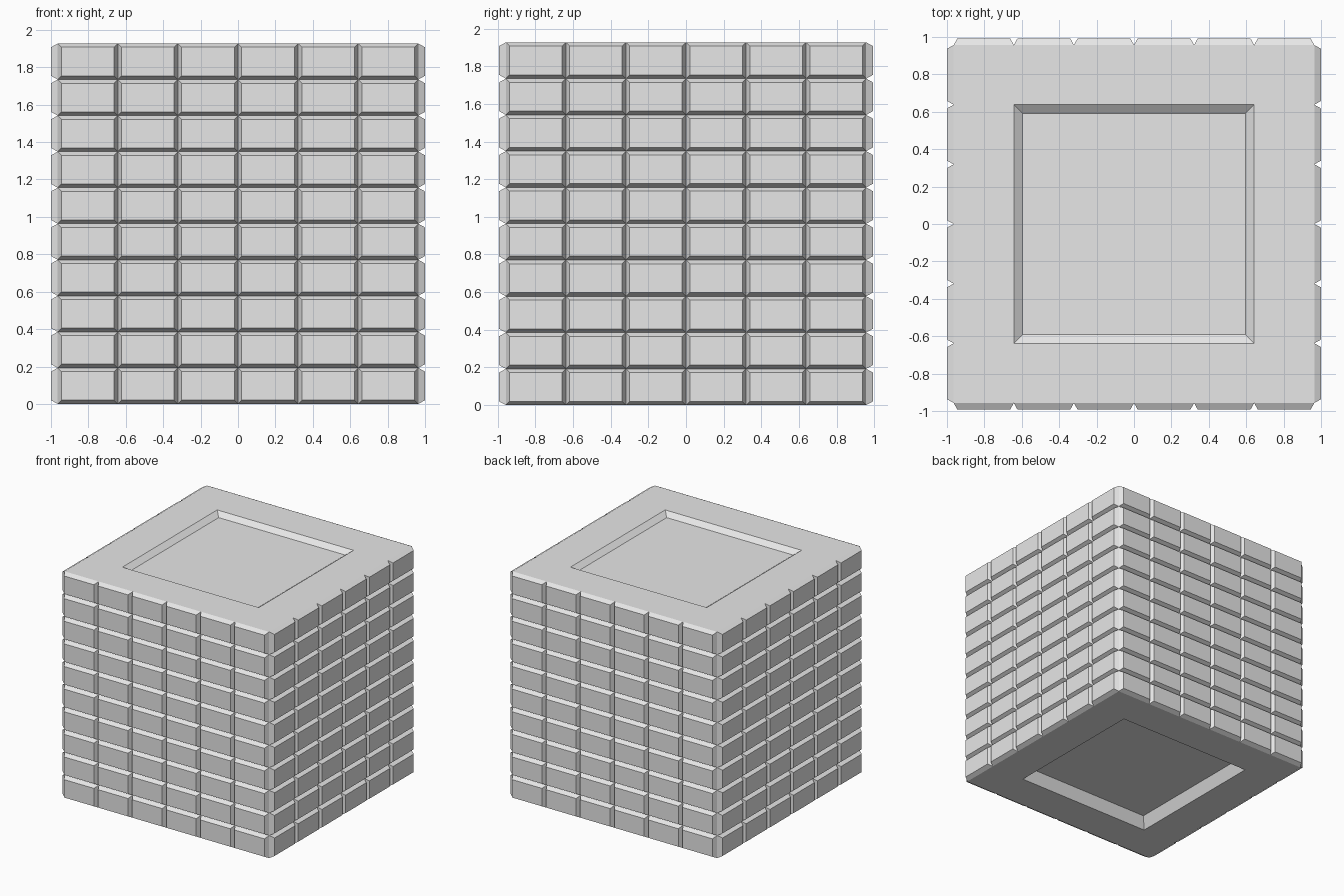
import bpy, bmesh
from mathutils import Vector

if "Cube" in bpy.data.objects:
    bpy.data.objects.remove(bpy.data.objects["Cube"])

# Overall layout: core box, then raised bevelled blocks on the four walls
HX, HY, H = 0.964, 0.957, 1.927      # core half sizes and height
COLS, ROWS = 6, 10
RISE, BEVEL = 0.036, 0.02

grey = bpy.data.materials.new("plain_grey")
grey.diffuse_color = (0.8, 0.8, 0.8, 1)
grey.use_nodes = True
grey.node_tree.nodes["Principled BSDF"].inputs["Base Color"].default_value = grey.diffuse_color

bm = bmesh.new()
bmesh.ops.create_cube(bm, size=1)
for v in bm.verts:
    v.co = Vector((v.co.x * 2 * HX, v.co.y * 2 * HY, (v.co.z + 0.5) * H))


def cut(co, normal):
    geom = bm.verts[:] + bm.edges[:] + bm.faces[:]
    bmesh.ops.bisect_plane(bm, geom=geom, dist=1e-5, plane_co=co, plane_no=normal)


# Grid of cells
for i in range(1, COLS):
    t = 2 * i / COLS - 1
    cut((t * HX, 0, 0), (1, 0, 0))
    cut((0, t * HY, 0), (0, 1, 0))
for k in range(1, ROWS):
    cut((0, 0, H * k / ROWS), (0, 0, 1))
bm.normal_update()

# Raised blocks on the walls
walls = [f for f in bm.faces if abs(f.normal.z) < 0.5]
bmesh.ops.inset_individual(bm, faces=walls, thickness=BEVEL, depth=RISE,
                           use_even_offset=True)
bm.normal_update()

# Sunken square panels in the top and the underside
for side, depth in ((1, 0.035), (-1, 0.095)):
    panel = [f for f in bm.faces if f.normal.z * side > 0.99
             and abs(f.calc_center_median().x) < HX * 0.66
             and abs(f.calc_center_median().y) < HY * 0.66]
    panel = bmesh.ops.dissolve_faces(bm, faces=panel, use_verts=False)["region"]
    bmesh.ops.inset_individual(bm, faces=panel, thickness=0.047, depth=-depth,
                               use_even_offset=True)
    bm.normal_update()

mesh = bpy.data.meshes.new("blocky_cube")
bm.to_mesh(mesh)
bm.free()
mesh.materials.append(grey)
obj = bpy.data.objects.new("blocky_cube", mesh)
bpy.context.collection.objects.link(obj)
